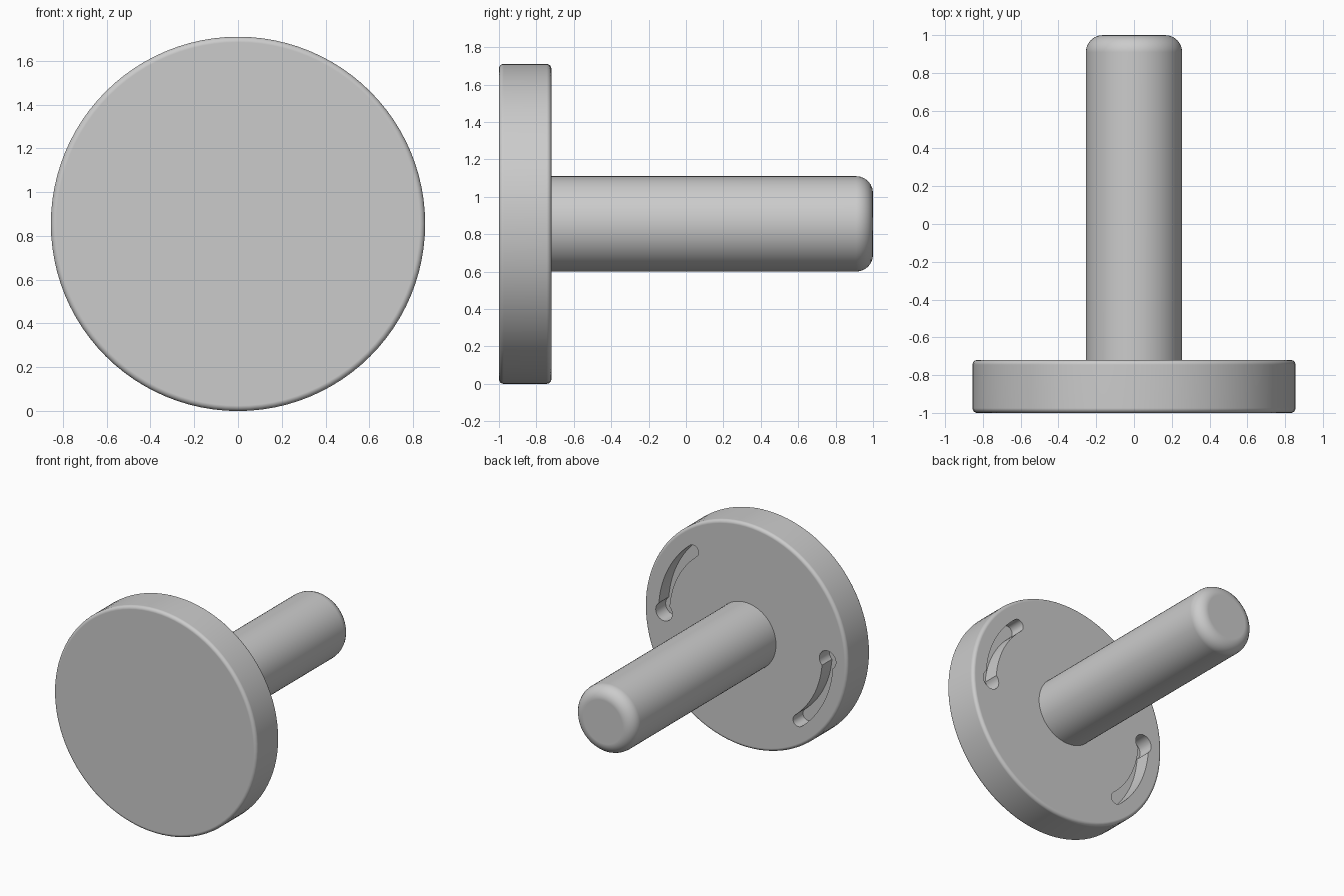
import bpy, bmesh
from math import pi, sin, cos, radians
from mathutils import Vector, Matrix

cube = bpy.data.objects.get("Cube")
if cube:
    bpy.data.objects.remove(cube, do_unlink=True)

RADIUS = 0.855      # disc radius, also the height of the axis
BACK = -0.72        # rear face of the disc
SLOT_RADIUS = 0.69

grey = bpy.data.materials.new("plain grey")
grey.use_nodes = True
grey.diffuse_color = (0.6, 0.6, 0.6, 1)
grey.node_tree.nodes["Principled BSDF"].inputs["Base Color"].default_value = (0.6, 0.6, 0.6, 1)


def finish_mesh(bm, name):
    bmesh.ops.recalc_face_normals(bm, faces=bm.faces)
    mesh = bpy.data.meshes.new(name)
    bm.to_mesh(mesh)
    bm.free()
    mesh.materials.append(grey)
    obj = bpy.data.objects.new(name, mesh)
    bpy.context.collection.objects.link(obj)
    return obj


def fillet(r, y, size, start, steps=6):
    """Quarter-round profile points about a centre at radius r and depth y."""
    angles = [start + pi / 2 * i / steps for i in range(steps + 1)]
    return [(r + size * cos(a), y + size * sin(a)) for a in angles]


def lathe(name, profile, segments):
    """Turn a (radius, y) profile around the horizontal axis and cap its ends."""
    bm = bmesh.new()
    verts = [bm.verts.new((r, y, RADIUS)) for r, y in profile]
    edges = [bm.edges.new(pair) for pair in zip(verts, verts[1:])]
    bmesh.ops.spin(bm, geom=verts + edges, cent=(0, 0, RADIUS), axis=(0, 1, 0),
                   angle=2 * pi, steps=segments)
    bmesh.ops.remove_doubles(bm, verts=bm.verts, dist=0.0001)
    bmesh.ops.holes_fill(bm, edges=[e for e in bm.edges if e.is_boundary])
    return finish_mesh(bm, name)


def prism(name, outline, depth):
    """Extrude an (x, z) outline around the axis into the disc from its rear face."""
    bm = bmesh.new()
    face = bm.faces.new([bm.verts.new((x, BACK + 0.05, RADIUS + z)) for x, z in outline])
    top = bmesh.ops.extrude_face_region(bm, geom=[face])["geom"]
    bmesh.ops.translate(bm, vec=(0, -depth - 0.05, 0),
                        verts=[v for v in top if isinstance(v, bmesh.types.BMVert)])
    return finish_mesh(bm, name)


def arc(cx, cz, r, start, end, steps):
    return [(cx + r * cos(start + (end - start) * i / steps),
             cz + r * sin(start + (end - start) * i / steps)) for i in range(steps + 1)]


def cut(obj, cutter):
    mod = obj.modifiers.new("cut", "BOOLEAN")
    mod.operation, mod.solver, mod.object = "DIFFERENCE", "EXACT", cutter
    bpy.context.view_layer.objects.active = obj
    bpy.ops.object.modifier_apply(modifier=mod.name)
    bpy.data.objects.remove(cutter, do_unlink=True)


# Round disc with softened rims
bevel = 0.025
disc = lathe("disc",
             fillet(RADIUS - bevel, -1 + bevel, bevel, -pi / 2)
             + fillet(RADIUS - bevel, BACK - bevel, bevel, 0), 96)

# Shaft with a rounded tip
tip = 0.09
shaft = lathe("shaft", [(0.255, BACK - 0.03)] + fillet(0.255 - tip, 1 - tip, tip, 0), 64)

# Two opposite keyhole slots in the rear of the disc
half = 0.045
for turn in (0, pi):
    a, b = turn, turn + radians(50)
    end_x, end_z = SLOT_RADIUS * cos(b), SLOT_RADIUS * sin(b)
    outline = (arc(0, 0, SLOT_RADIUS + half, a, b, 20)
               + arc(end_x, end_z, half, b, b + pi, 12)[1:-1]
               + arc(0, 0, SLOT_RADIUS - half, b, a, 20))
    cut(disc, prism("slot_cutter", outline, 0.12))
    hole = arc(SLOT_RADIUS * cos(a), SLOT_RADIUS * sin(a), 0.07, 0, 2 * pi, 32)[:-1]
    cut(disc, prism("hole_cutter", hole, 0.12))

# Smooth shading with crisp corners and flat caps
for obj in (disc, shaft):
    bpy.ops.object.select_all(action="DESELECT")
    obj.select_set(True)
    bpy.context.view_layer.objects.active = obj
    bpy.ops.object.shade_smooth_by_angle(angle=radians(30))
    weighted = obj.modifiers.new("flat_caps", "WEIGHTED_NORMAL")
    weighted.keep_sharp = True
